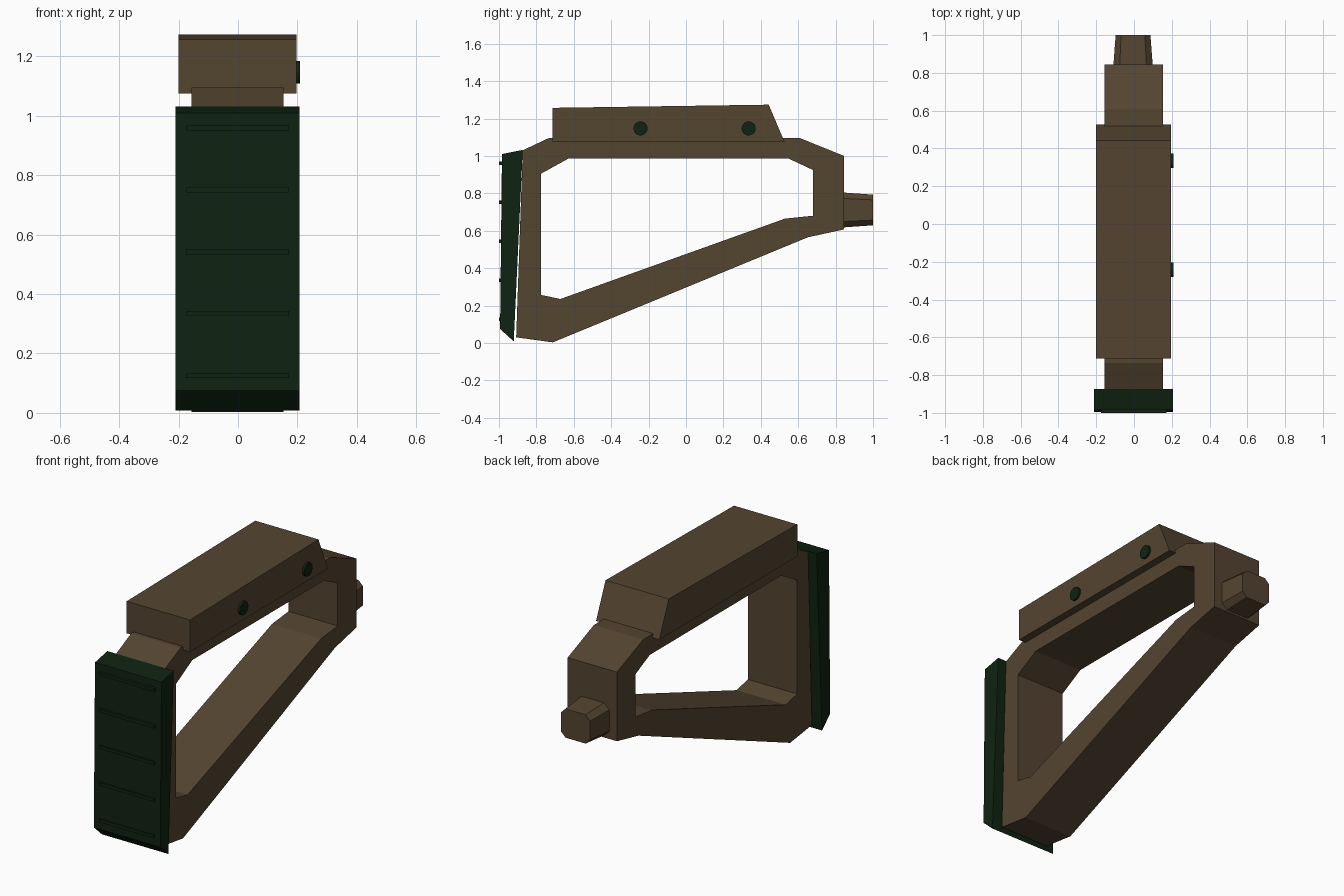
import bpy, bmesh, math
from mathutils import Matrix

if "Cube" in bpy.data.objects:
    bpy.data.objects.remove(bpy.data.objects["Cube"])

CX = -0.002  # centre of the body in x


def material(name, rgb):
    m = bpy.data.materials.new(name)
    m.diffuse_color = (*rgb, 1)
    m.use_nodes = True
    m.node_tree.nodes["Principled BSDF"].inputs["Base Color"].default_value = m.diffuse_color
    return m


BROWN = material("earth brown", (0.088, 0.058, 0.030))
GREEN = material("dark green", (0.0045, 0.0165, 0.0055))


def finish(name, bm, mat):
    bmesh.ops.recalc_face_normals(bm, faces=bm.faces)
    me = bpy.data.meshes.new(name)
    bm.to_mesh(me)
    bm.free()
    me.materials.append(mat)
    ob = bpy.data.objects.new(name, me)
    bpy.context.collection.objects.link(ob)
    return ob


def loft(bm, a, b):
    """Join two matching closed loops of vertices with quads."""
    n = len(a)
    for i in range(n):
        j = (i + 1) % n
        bm.faces.new((a[i], a[j], b[j], b[i]))


def loop(bm, x, profile):
    return [bm.verts.new((x, y, z)) for y, z in profile]


def prism(name, profile, half, mat):
    """Extrude a side profile (y, z) across the width."""
    bm = bmesh.new()
    a, b = loop(bm, CX - half, profile), loop(bm, CX + half, profile)
    loft(bm, a, b)
    bm.faces.new(a)
    bm.faces.new(b)
    return finish(name, bm, mat)


# Stock frame: outer and inner outlines with matching corners
outer = [(-0.908, 0.03), (-0.712, 0.003), (0.652, 0.565), (0.845, 0.607),
         (0.845, 1.0), (0.61, 1.095), (-0.735, 1.095), (-0.873, 1.03)]
inner = [(-0.775, 0.257), (-0.672, 0.235), (0.53, 0.665), (0.678, 0.68),
         (0.678, 0.925), (0.55, 0.985), (-0.63, 0.985), (-0.775, 0.905)]
bm = bmesh.new()
ol, il = loop(bm, CX - 0.155, outer), loop(bm, CX - 0.155, inner)
orr, ir = loop(bm, CX + 0.155, outer), loop(bm, CX + 0.155, inner)
for a, b in ((ol, il), (orr, ir), (ol, orr), (il, ir)):
    loft(bm, a, b)
finish("stock_frame", bm, BROWN)

# Cheek rest on top
prism("cheek_rest", [(-0.713, 1.075), (-0.713, 1.257), (0.442, 1.274), (0.527, 1.075)],
      0.199, BROWN)

# Butt pad with grip ribs
prism("butt_pad", [(-0.984, 1.01), (-0.873, 1.032), (-0.921, 0.008), (-0.994, 0.075)],
      0.209, GREEN)
for i in range(5):
    z = 0.96 - i * 0.2085
    prism(f"pad_rib_{i + 1}", [(-0.97, z - 0.009), (-1.0, z - 0.009),
                               (-1.0, z + 0.009), (-0.97, z + 0.009)], 0.173, GREEN)

# Tapered eight-sided mounting peg
bm = bmesh.new()
rings = []
for y, w, h, cx, cz in ((0.83, 0.105, 0.094, 0.071, 0.062), (1.0, 0.092, 0.082, 0.063, 0.054)):
    pts = [(cx, h), (w, cz), (w, -cz), (cx, -h), (-cx, -h), (-w, -cz), (-w, cz), (-cx, h)]
    rings.append([bm.verts.new((CX - 0.003 + x, y, 0.711 + z)) for x, z in pts])
loft(bm, *rings)
for r in rings:
    bm.faces.new(r)
finish("mounting_peg", bm, BROWN)

# Two screw heads on the right side of the cheek rest
for i, y in enumerate((-0.243, 0.335)):
    bm = bmesh.new()
    bmesh.ops.create_cone(bm, cap_ends=True, segments=16, radius1=0.038, radius2=0.038,
                          depth=0.03, matrix=Matrix.Translation((0.194, y, 1.147))
                          @ Matrix.Rotation(math.pi / 2, 4, 'Y'))
    finish(f"screw_{i + 1}", bm, GREEN)
